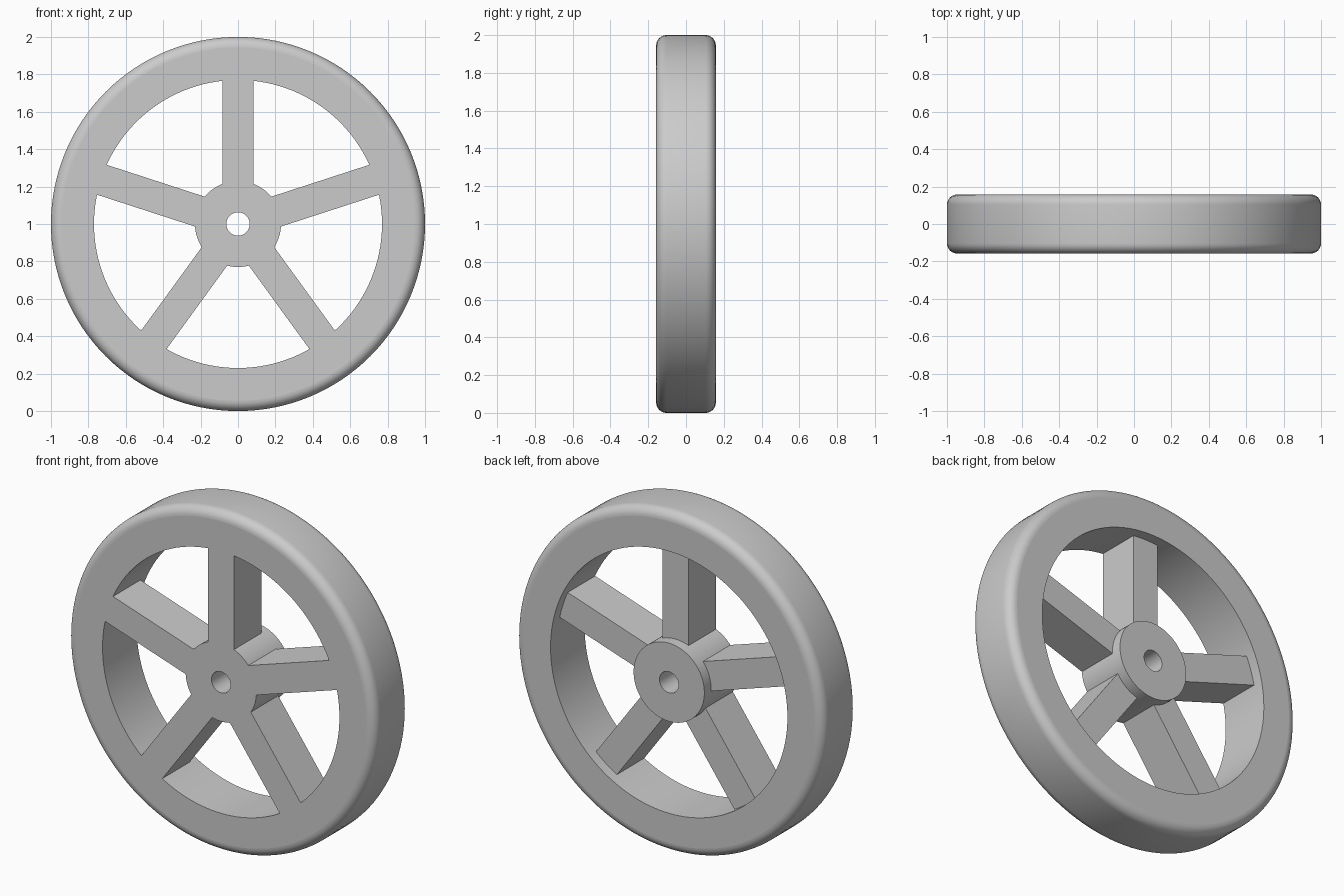
import bpy
import bmesh
from math import sin, cos, pi, radians
from mathutils import Matrix, Vector

if "Cube" in bpy.data.objects:
    bpy.data.objects.remove(bpy.data.objects["Cube"], do_unlink=True)

HALF = 0.158      # half the wheel's width
RIM_IN = 0.77
HUB = 0.23
HOLE = 0.062
FILLET = 0.055
RECESS = 0.062    # spokes stop short of the back
SPOKE_W = 0.168
SEGMENTS = 128

grey = bpy.data.materials.new("light grey")
grey.use_nodes = True
colour = (0.6, 0.6, 0.6, 1)
grey.diffuse_color = colour
grey.node_tree.nodes["Principled BSDF"].inputs["Base Color"].default_value = colour


def finish(bm, name):
    bmesh.ops.recalc_face_normals(bm, faces=bm.faces)
    mesh = bpy.data.meshes.new(name)
    bm.to_mesh(mesh)
    bm.free()
    mesh.materials.append(grey)
    obj = bpy.data.objects.new(name, mesh)
    bpy.context.collection.objects.link(obj)
    return obj


def ring(name, profile):
    """Turn a closed (radius, y) profile about the axle."""
    bm = bmesh.new()
    loops = []
    for i in range(SEGMENTS):
        a = 2 * pi * i / SEGMENTS
        loops.append([bm.verts.new((r * sin(a), y, 1 + r * cos(a))) for r, y in profile])
    n = len(profile)
    for i in range(SEGMENTS):
        p, q = loops[i], loops[(i + 1) % SEGMENTS]
        for j in range(n):
            k = (j + 1) % n
            bm.faces.new((p[j], p[k], q[k], q[j]))
    return finish(bm, name)


# Rim with rounded outer shoulders
steps = 8
arc = [radians(90 * i / steps) for i in range(steps + 1)]
back = [(1 - FILLET + FILLET * sin(a), HALF - FILLET + FILLET * cos(a)) for a in arc]
front = [(r, -y) for r, y in reversed(back)]
wheel = ring("wheel", [(RIM_IN, -HALF), (RIM_IN, HALF)] + back + front)

# Hub with axle hole
hub = ring("hub", [(HOLE, -HALF), (HOLE, HALF), (HUB, HALF), (HUB, -HALF)])

# Five spokes, flush with the front
parts = [hub]
inner, outer = 0.17, 0.85
for i in range(5):
    bm = bmesh.new()
    bmesh.ops.create_cube(bm, size=1)
    size = Vector((SPOKE_W, 2 * HALF - RECESS, outer - inner))
    bmesh.ops.scale(bm, vec=size, verts=bm.verts)
    bmesh.ops.translate(bm, vec=(0, -RECESS / 2, (inner + outer) / 2), verts=bm.verts)
    turn = Matrix.Translation((0, 0, 1)) @ Matrix.Rotation(2 * pi * i / 5, 4, "Y")
    bmesh.ops.transform(bm, matrix=turn, verts=bm.verts)
    parts.append(finish(bm, "spoke"))

# Fuse everything into one casting
for part in parts:
    join = wheel.modifiers.new("join", "BOOLEAN")
    join.operation = "UNION"
    join.solver = "EXACT"
    join.object = part
    part.hide_render = True
bpy.context.view_layer.update()
evaluated = wheel.evaluated_get(bpy.context.evaluated_depsgraph_get())
fused = bpy.data.meshes.new_from_object(evaluated)
wheel.modifiers.clear()
wheel.data = fused
for part in parts:
    bpy.data.objects.remove(part, do_unlink=True)

# Smooth curved surfaces, flat front and back
bpy.ops.object.select_all(action="DESELECT")
wheel.select_set(True)
bpy.context.view_layer.objects.active = wheel
bpy.ops.object.shade_smooth_by_angle(angle=radians(30))
for face in wheel.data.polygons:
    if abs(face.normal.y) > 0.999:
        face.use_smooth = False
